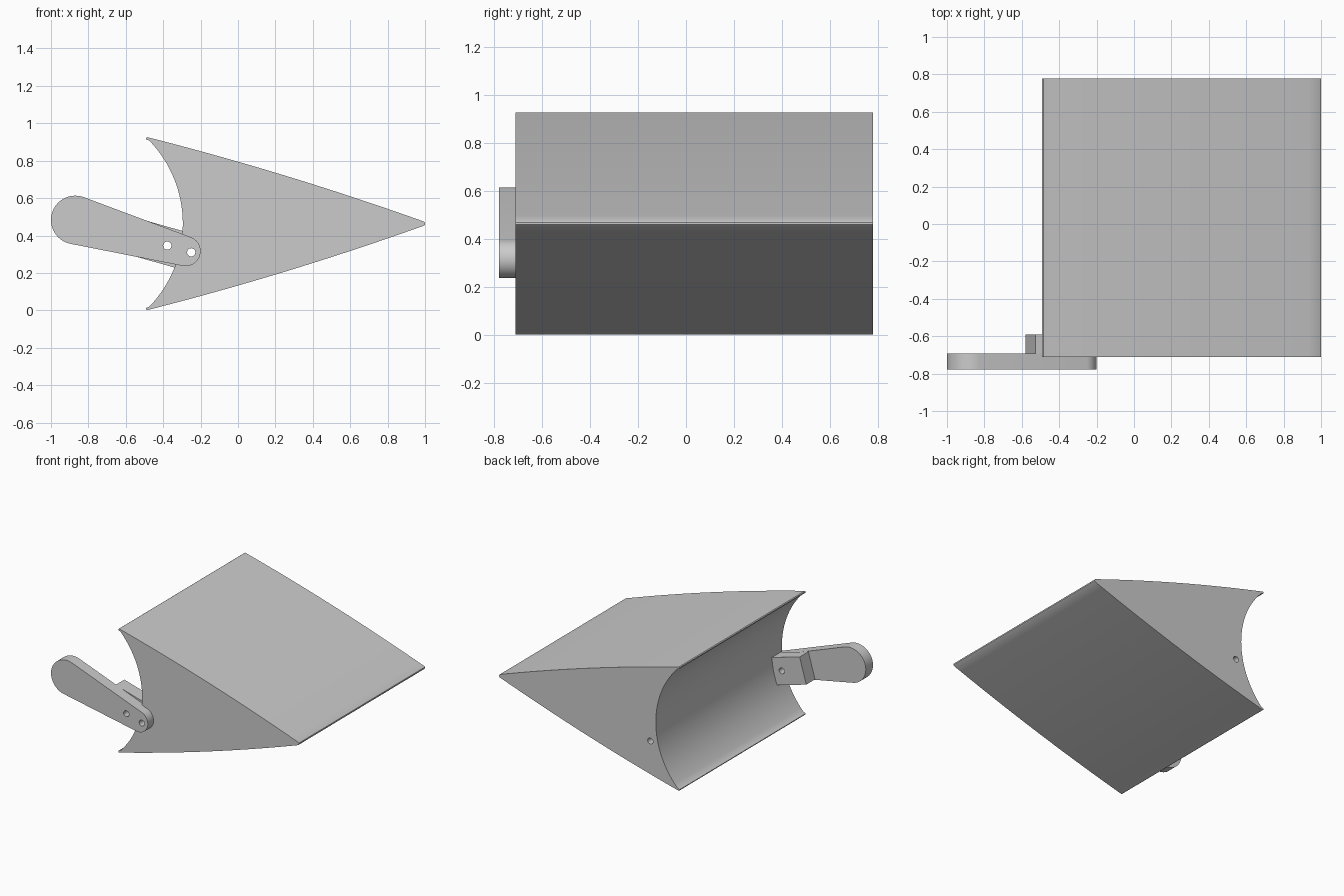
import bpy, bmesh
from math import cos, sin, pi, atan2, acos, sqrt, hypot, asin

if "Cube" in bpy.data.objects:
    bpy.data.objects.remove(bpy.data.objects["Cube"])


def arc(cx, cz, r, a0, a1, n):
    return [(cx + r * cos(a0 + (a1 - a0) * i / n),
             cz + r * sin(a0 + (a1 - a0) * i / n)) for i in range(n + 1)]


def extrude(name, pts, y0, y1):
    """Extrude an x-z outline between two y positions."""
    bm = bmesh.new()
    face = bm.faces.new([bm.verts.new((x, y0, z)) for x, z in pts])
    out = bmesh.ops.extrude_face_region(bm, geom=[face])
    moved = [v for v in out["geom"] if isinstance(v, bmesh.types.BMVert)]
    bmesh.ops.translate(bm, verts=moved, vec=(0, y1 - y0, 0))
    bmesh.ops.recalc_face_normals(bm, faces=bm.faces)
    mesh = bpy.data.meshes.new(name)
    bm.to_mesh(mesh)
    bm.free()
    ob = bpy.data.objects.new(name, mesh)
    bpy.context.collection.objects.link(ob)
    return ob


def activate(ob):
    bpy.ops.object.select_all(action='DESELECT')
    ob.select_set(True)
    bpy.context.view_layer.objects.active = ob


def drill(ob, x, z, r=0.022):
    cutter = extrude("hole_cutter", arc(x, z, r, 0, 2 * pi * 23 / 24, 23), -1, 1)
    mod = ob.modifiers.new("hole", 'BOOLEAN')
    mod.object, mod.operation, mod.solver = cutter, 'DIFFERENCE', 'EXACT'
    activate(ob)
    bpy.ops.object.modifier_apply(modifier=mod.name)
    bpy.data.objects.remove(cutter)


MID = 0.4635            # height of the wedge's symmetry line
CX, R = -0.935, 0.64    # circle that carves the hollow back

# Wedge: upper half outline from tip to hollow, mirrored below
top = [(1.0, MID + 0.005), (0.994, MID + 0.011)]
x0, z0, x1, z1 = 0.994, MID + 0.011, -0.478, 0.924
for i in range(1, 25):
    t = i / 24
    top.append((x0 + (x1 - x0) * t, z0 + (z1 - z0) * t + 0.084 * 0.9 * t * (1 - t)))
top += [(-0.485, 0.926), (-0.491, 0.922), (-0.492, 0.915)]
a = asin((0.906 - MID) / R)
hollow = arc(CX, MID, R, a, -a, 32)
bottom = [(x, 2 * MID - z) for x, z in reversed(top)]
body = extrude("wedge_body", top + hollow + bottom, -0.71, 0.778)

# Lever arm: tapered bar with two round ends
ax, az, ar = -0.87, 0.483, 0.13
bx, bz, br = -0.28, 0.316, 0.08
d = hypot(bx - ax, bz - az)
ang = atan2(bz - az, bx - ax)
k = acos((ar - br) / d)
arm = extrude("lever_arm",
              arc(ax, az, ar, ang + k, ang + 2 * pi - k, 28)
              + arc(bx, bz, br, ang - k, ang + k, 20), -0.778, -0.693)

# Mounting block: tilted like the arm, its end follows the hollow
ux, uz = cos(ang), sin(ang)
left = (-0.553, 0.393)
outline, end = [], []
for i in range(9):
    s = 0.1 - 0.2 * i / 8
    px, pz = left[0] - uz * s, left[1] + ux * s
    qx, qz = px - CX, pz - MID
    b = qx * ux + qz * uz
    t = -b + sqrt(b * b - (qx * qx + qz * qz - (R + 0.002) ** 2))
    end.append((px + ux * t, pz + uz * t))
    if i in (0, 8):
        outline.append((px, pz))
block = extrude("mounting_block", [outline[0]] + end + [outline[1]], -0.693, -0.59)

# Bolt holes
drill(body, -0.25, 0.31)
drill(arm, -0.25, 0.31)
drill(arm, -0.378, 0.346)
drill(block, -0.378, 0.346)

for ob in (body, arm, block):
    activate(ob)
    bpy.ops.object.shade_smooth_by_angle(angle=pi / 6)
